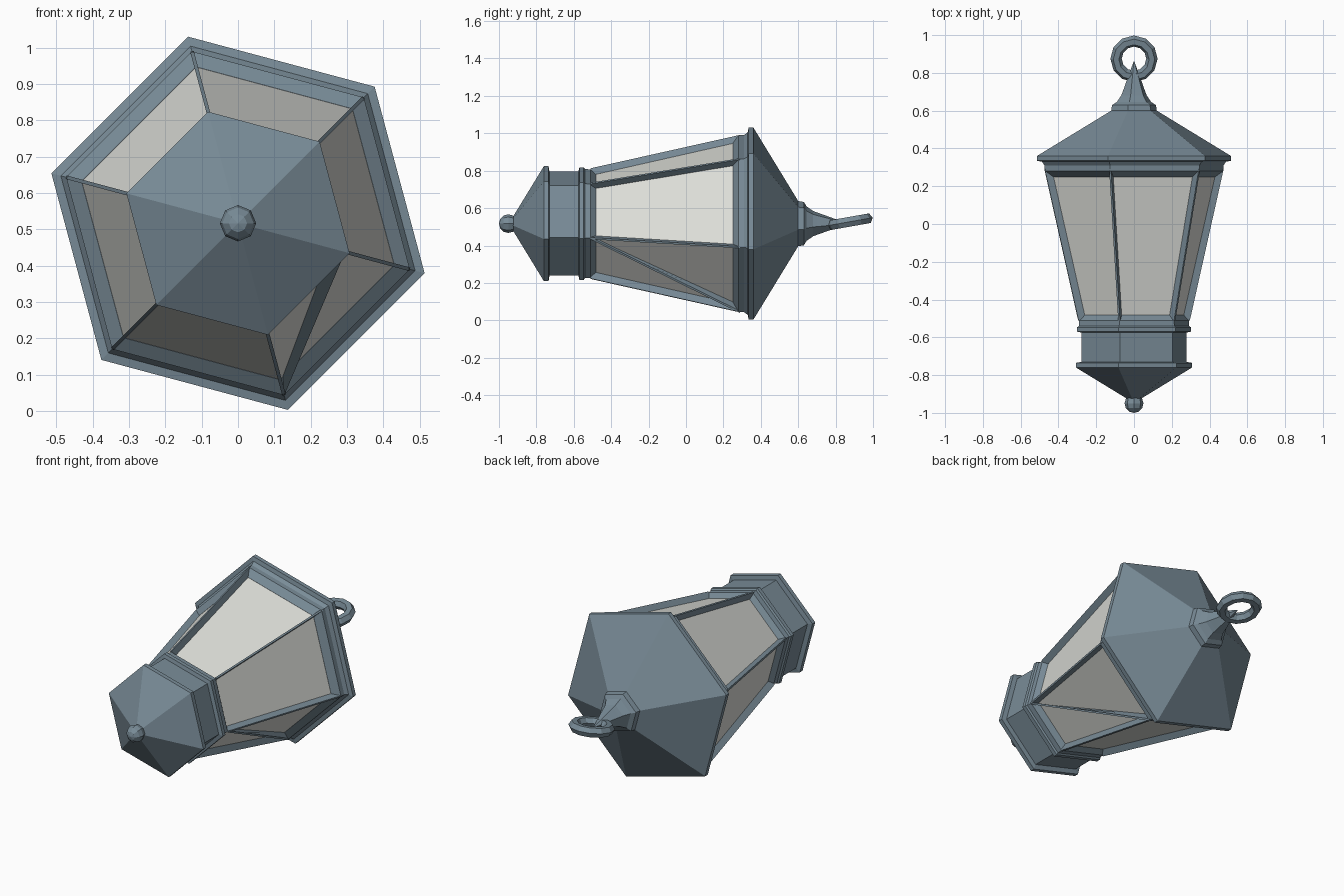
import bpy, math
from mathutils import Vector

if "Cube" in bpy.data.objects:
    bpy.data.objects.remove(bpy.data.objects["Cube"])

CZ = 0.517                                   # height of the lantern's axis
ANG = [math.radians(45 + 60 * k) for k in range(6)]

def material(name, col):
    m = bpy.data.materials.new(name)
    m.diffuse_color = (*col, 1)
    m.use_nodes = True
    m.node_tree.nodes["Principled BSDF"].inputs["Base Color"].default_value = m.diffuse_color
    return m

metal = material("blue_grey_metal", (0.19, 0.26, 0.31))
glass = material("pale_glass", (0.74, 0.75, 0.71))

def point(a, y, r):
    return Vector((r * math.cos(a), y, CZ + r * math.sin(a)))

def add(name, verts, faces, mat):
    me = bpy.data.meshes.new(name)
    me.from_pydata([tuple(v) for v in verts], [], faces)
    ob = bpy.data.objects.new(name, me)
    bpy.context.collection.objects.link(ob)
    me.materials.append(mat)
    return ob

def hex_lathe(name, profile, mat, caps=True):
    """Six-sided lathe along y from (y, radius) points with rising y."""
    verts = [point(a, y, r) for y, r in profile for a in ANG]
    faces = [(6*i + k, 6*i + 6 + k, 6*i + 6 + (k+1) % 6, 6*i + (k+1) % 6)
             for i in range(len(profile) - 1) for k in range(6)]
    if caps:
        n = len(verts)
        faces += [tuple(range(6)), tuple(range(n - 1, n - 7, -1))]
    return add(name, verts, faces, mat)

def fin(name, a0, a1, t=0.005):
    """Thin bar standing on the glass from the base (a0) to the roof (a1)."""
    quad = [point(a0, -0.51, 0.265), point(a0, -0.51, 0.305),
            point(a1, 0.29, 0.49), point(a1, 0.29, 0.45)]
    n = (quad[1] - quad[0]).cross(quad[3] - quad[0]).normalized() * t
    verts = [q - n for q in quad] + [q + n for q in quad]
    faces = [(3, 2, 1, 0), (4, 5, 6, 7)] + \
            [(i, (i+1) % 4, (i+1) % 4 + 4, i + 4) for i in range(4)]
    add(name, verts, faces, mat=metal)

# Base: lower cone, flange, drum and lower frame
hex_lathe("base", [(-0.93, 0.03), (-0.76, 0.318), (-0.735, 0.318), (-0.73, 0.288),
                   (-0.575, 0.288), (-0.57, 0.312), (-0.547, 0.312), (-0.54, 0.302),
                   (-0.51, 0.300), (-0.48, 0.272)], metal)

# Glass panes
hex_lathe("glass_panes", [(-0.5, 0.27), (0.27, 0.45)], glass, caps=False)

# Upper frame, roof, neck and spike
hex_lathe("roof", [(0.25, 0.446), (0.28, 0.49), (0.31, 0.49), (0.33, 0.505),
                   (0.335, 0.532), (0.36, 0.532), (0.60, 0.125)], metal)
hex_lathe("neck", [(0.60, 0.125), (0.63, 0.12), (0.645, 0.095), (0.68, 0.07),
                   (0.70, 0.062), (0.76, 0.04), (0.86, 0.002)], metal)

# Corner bars and the diagonal brace on one side
for k, a in enumerate(ANG):
    fin(f"corner_bar_{k + 1}", a, a)
fin("diagonal_brace", ANG[5], ANG[4])

# Bottom ball
bpy.ops.mesh.primitive_uv_sphere_add(segments=8, ring_count=6, radius=0.05,
                                     location=(0, -0.95, CZ),
                                     rotation=(math.pi / 2, 0, 0))
ball = bpy.context.object
ball.name = "bottom_ball"
ball.data.materials.append(metal)

# Hanging ring
bpy.ops.mesh.primitive_torus_add(major_segments=12, minor_segments=6, major_radius=0.095,
                                 minor_radius=0.03, location=(0, 0.875, CZ + 0.01),
                                 rotation=(math.radians(10), 0, 0))
ring = bpy.context.object
ring.name = "hanging_ring"
ring.data.materials.append(metal)
